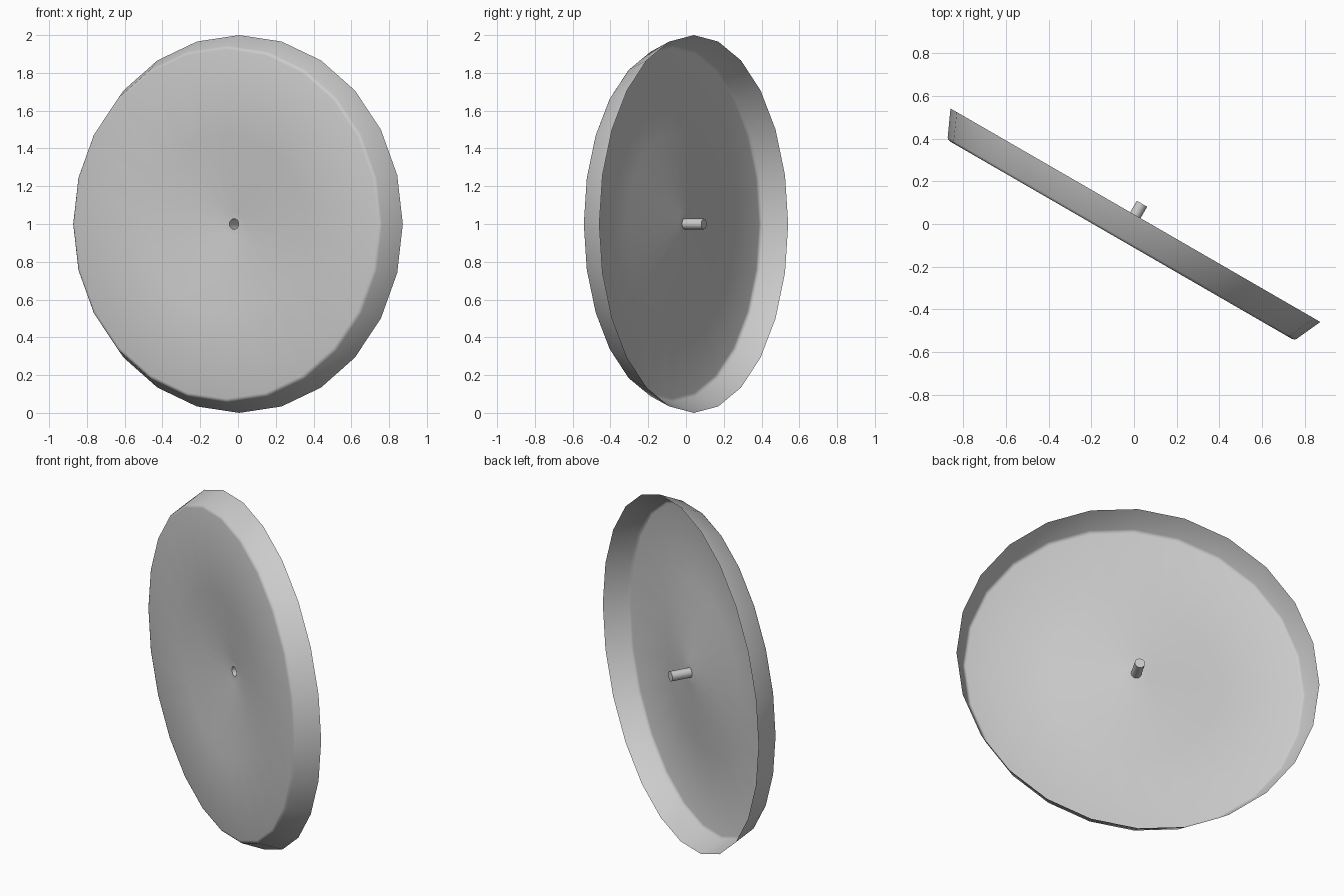
import bpy, bmesh
from math import sin, cos, pi, radians
from mathutils import Matrix, Vector

if "Cube" in bpy.data.objects:
    bpy.data.objects.remove(bpy.data.objects["Cube"])

SIDES = 24
TURN = Matrix.Rotation(radians(-30), 4, 'Z')   # dish is turned about the vertical


def lathe(name, profile, cap_end=False):
    """Revolve (radius, depth) points around the local y axis."""
    bm = bmesh.new()
    rings = []
    for r, d in profile:
        rings.append([bm.verts.new((r * sin(2 * pi * i / SIDES), d,
                                    r * cos(2 * pi * i / SIDES)))
                      for i in range(SIDES)])
    for a, b in zip(rings, rings[1:]):
        for i in range(SIDES):
            j = (i + 1) % SIDES
            bm.faces.new((a[i], a[j], b[j], b[i]))
    if cap_end:
        bm.faces.new(rings[-1])
    bmesh.ops.recalc_face_normals(bm, faces=bm.faces)
    bm.transform(TURN)
    mesh = bpy.data.meshes.new(name)
    bm.to_mesh(mesh)
    bm.free()
    ob = bpy.data.objects.new(name, mesh)
    bpy.context.collection.objects.link(ob)
    return ob


# Thin open-backed dish: hub ring, conical recess, flat face, soft edge, flared rim
dish = lathe("dish", [(0.028, 0.08), (0.065, 0.08), (0.475, 0.0),
                      (0.925, 0.0), (0.936, 0.003), (0.944, 0.012), (1.0, 0.135)])

# Hollow stud behind the hub, closed at the back
stud = lathe("centre_stud", [(0.028, 0.08), (0.028, 0.197)], cap_end=True)

# Centre on x and y, stand on z = 0
pts = [v.co for v in dish.data.vertices]
lo = Vector([min(p[k] for p in pts) for k in range(3)])
hi = Vector([max(p[k] for p in pts) for k in range(3)])
shift = Matrix.Translation((-(lo.x + hi.x) / 2, -(lo.y + hi.y) / 2, -lo.z))

for ob in (dish, stud):
    ob.data.transform(shift)
    bpy.ops.object.select_all(action='DESELECT')
    ob.select_set(True)
    bpy.context.view_layer.objects.active = ob
    bpy.ops.object.shade_smooth_by_angle(angle=radians(40))
